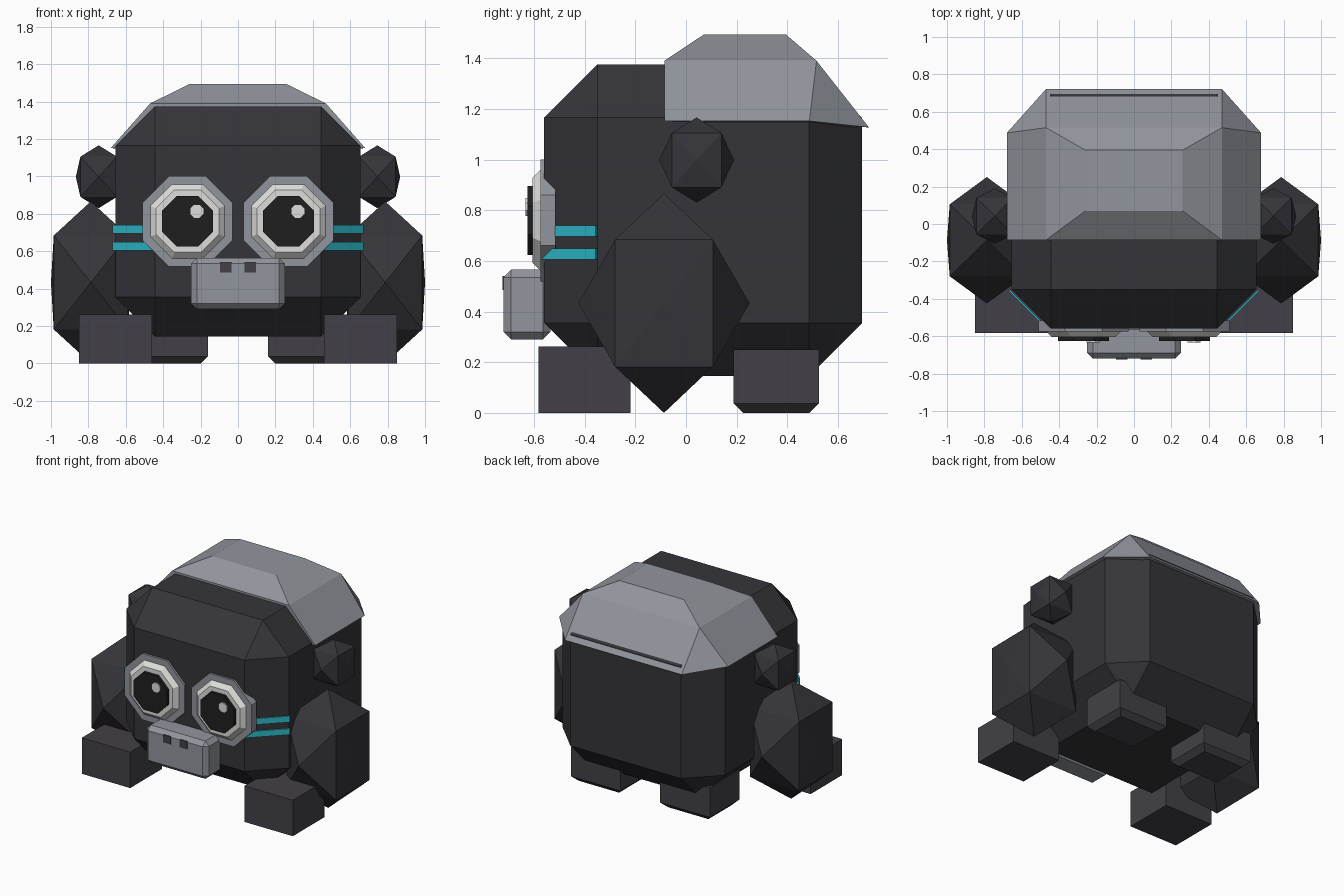
import bpy, bmesh, math
from mathutils import Matrix, Vector

if "Cube" in bpy.data.objects:
    bpy.data.objects.remove(bpy.data.objects["Cube"])


def material(name, rgb):
    m = bpy.data.materials.new(name)
    lin = [((c / 255 + 0.055) / 1.055) ** 2.4 for c in rgb]
    m.diffuse_color = (*lin, 1)
    m.use_nodes = True
    m.node_tree.nodes["Principled BSDF"].inputs["Base Color"].default_value = m.diffuse_color
    return m


CHARCOAL = material("charcoal", (53, 52, 57))
SLATE = material("slate", (66, 64, 71))
GREY = material("silver grey", (146, 149, 157))
WHITE = material("off white", (222, 222, 219))
BLACK = material("black", (31, 31, 32))
CYAN = material("cyan", (45, 189, 203))


def finish(bm, name, mat):
    bmesh.ops.recalc_face_normals(bm, faces=bm.faces)
    me = bpy.data.meshes.new(name)
    bm.to_mesh(me)
    bm.free()
    me.materials.append(mat)
    ob = bpy.data.objects.new(name, me)
    bpy.context.collection.objects.link(ob)
    return ob


def box(name, mat, lo, hi, bevel=0, only_bottom=False):
    lo, hi = Vector(lo), Vector(hi)
    bm = bmesh.new()
    size = Matrix.Diagonal((*(hi - lo), 1))
    bmesh.ops.create_cube(bm, size=1, matrix=Matrix.Translation((lo + hi) / 2) @ size)
    if bevel:
        edges = [e for e in bm.edges
                 if not only_bottom or all(v.co.z < lo.z + 0.001 for v in e.verts)]
        bmesh.ops.bevel(bm, geom=edges, offset=bevel, segments=1, affect='EDGES')
    return finish(bm, name, mat)


def hull(name, mat, points):
    bm = bmesh.new()
    for p in points:
        bm.verts.new(p)
    bmesh.ops.convex_hull(bm, input=bm.verts)
    bmesh.ops.dissolve_limit(bm, angle_limit=0.01, verts=bm.verts, edges=bm.edges)
    return finish(bm, name, mat)


def faceted_ball(name, mat, centre, radii, corner):
    # six tips plus eight corners make a chunky 24-sided stone shape
    pts = [Vector(a) * s for a in ((1, 0, 0), (0, 1, 0), (0, 0, 1)) for s in (1, -1)]
    pts += [Vector((x * corner[0], y * corner[1], z * corner[2]))
            for x in (1, -1) for y in (1, -1) for z in (1, -1)]
    c = Vector(centre)
    return hull(name, mat, [c + Vector([p[i] * radii[i] for i in range(3)]) for p in pts])


def octagon(name, mat, x, z, half, y_front, y_back, bevel=0):
    # eight-sided disc facing the front, flat sides up
    bm = bmesh.new()
    r = half / math.cos(math.pi / 8)
    rot = Matrix.Rotation(math.pi / 2, 4, 'X') @ Matrix.Rotation(math.pi / 8, 4, 'Z')
    bmesh.ops.create_cone(bm, cap_ends=True, segments=8, radius1=r, radius2=r,
                          depth=y_back - y_front,
                          matrix=Matrix.Translation((x, (y_front + y_back) / 2, z)) @ rot)
    if bevel:
        rim = [e for e in bm.edges if all(v.co.y < y_front + 0.001 for v in e.verts)]
        bmesh.ops.bevel(bm, geom=rim, offset=bevel, segments=1, affect='EDGES')
    return finish(bm, name, mat)


# Body block with large chamfers
box("body", CHARCOAL, (-0.655, -0.56, 0.145), (0.655, 0.695, 1.375), 0.21)

# Grey back cap, tapering to the top and flaring at the rear
cap = []
for s in (-1, 1):
    cap += [(s * 0.26, 0.07, 1.493), (s * 0.26, 0.395, 1.493),
            (s * 0.47, -0.085, 1.39), (s * 0.47, 0.515, 1.39),
            (s * 0.68, -0.085, 1.152), (s * 0.68, 0.487, 1.152),
            (s * 0.47, 0.722, 1.127)]
hull("back_cap", GREY, cap)

# Snout and nostrils
box("snout", GREY, (-0.25, -0.72, 0.29), (0.25, -0.535, 0.565), 0.03)

for s, side in ((-1, "left"), (1, "right")):
    box(side + "_nostril", SLATE, (s * 0.066 - 0.03, -0.725, 0.485),
        (s * 0.066 + 0.03, -0.716, 0.54))

    # Layered octagonal eyes
    ex, ez = s * 0.27, 0.76
    octagon(side + "_eye_rim", GREY, ex, ez, 0.241, -0.575, -0.515)
    octagon(side + "_eye_white", WHITE, ex, ez, 0.198, -0.605, -0.57, 0.03)
    octagon(side + "_pupil", BLACK, ex, ez, 0.136, -0.625, -0.60)
    octagon(side + "_eye_glint", WHITE, ex + 0.05, ez + 0.053, 0.035, -0.633, -0.624)

    # Cyan cheek stripes on the front corner chamfers
    for i, z in enumerate((0.627, 0.718)):
        stripe = box(f"{side}_cheek_stripe_{i + 1}", CYAN,
                     (-0.153, -0.005, -0.022), (0.153, 0.004, 0.022))
        stripe.location = (s * 0.558, -0.4625, z)
        stripe.rotation_euler.z = s * math.pi / 4

    # Arms and ears
    faceted_ball(side + "_arm", CHARCOAL, (s * 0.787, -0.087, 0.433),
                 (0.213, 0.338, 0.433), (0.93, 0.57, 0.58))
    faceted_ball(side + "_ear", CHARCOAL, (s * 0.745, 0.042, 0.998),
                 (0.122, 0.148, 0.168), (0.8, 0.66, 0.64))

    # Feet
    x0, x1 = sorted((s * 0.85, s * 0.46))
    box(side + "_front_foot", SLATE, (x0, -0.583, 0), (x1, -0.22, 0.262))
    x0, x1 = sorted((s * 0.16, s * 0.56))
    box(side + "_back_foot", SLATE, (x0, 0.187, 0), (x1, 0.525, 0.25), 0.038, True)
